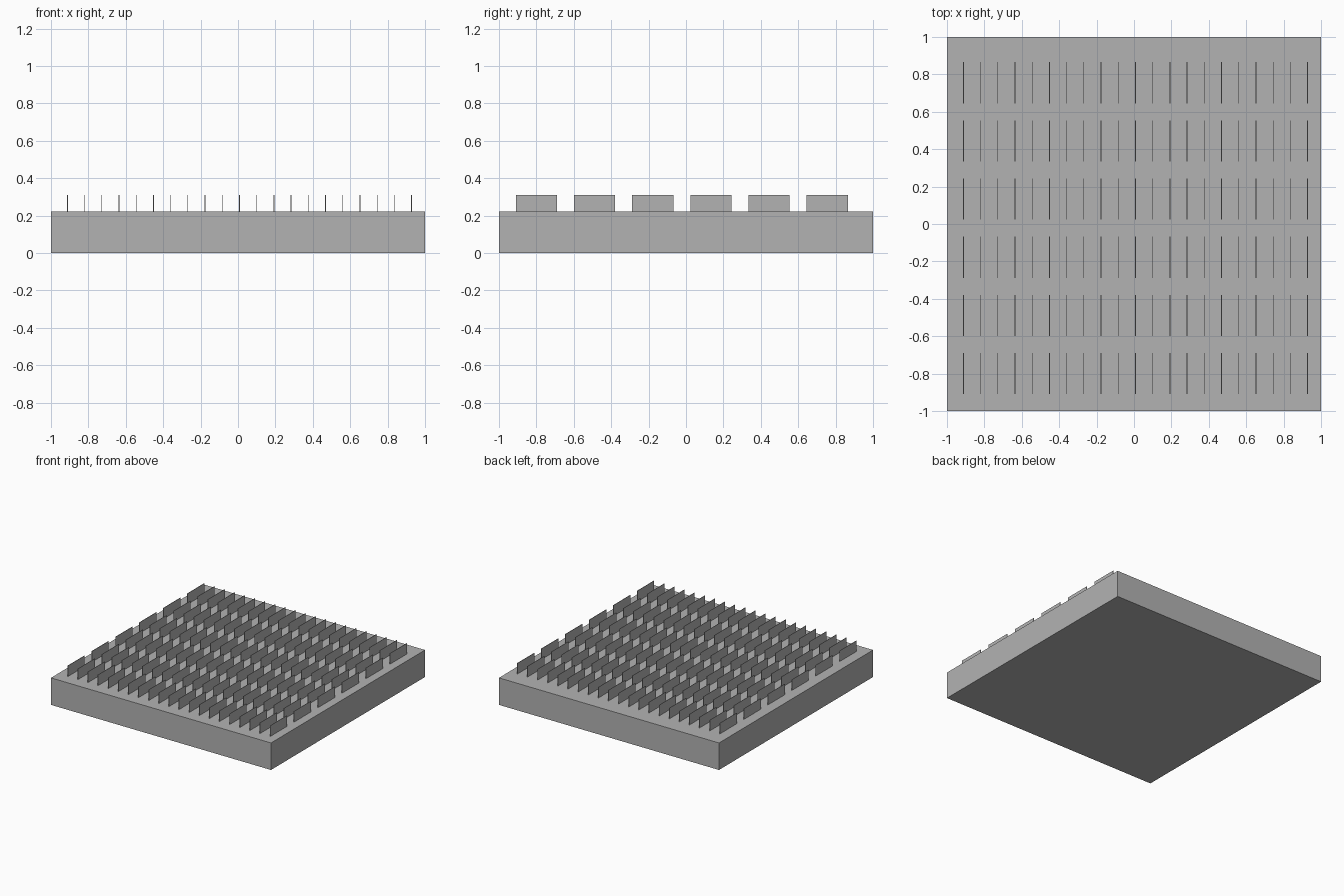
import bpy

old = bpy.data.objects.get("Cube")
if old:
    bpy.data.objects.remove(old, do_unlink=True)

BASE_TOP, FIN_TOP = 0.222, 0.31
FIN_THICK, FIN_LENGTH = 0.004, 0.22
COLUMNS, ROWS = 21, 6
STEP_X, STEP_Y = 0.092, 0.311
FIRST_X, FIRST_Y = -0.912, -0.80

grey = bpy.data.materials.new("plain grey")
grey.use_nodes = True
grey.diffuse_color = (0.45, 0.45, 0.45, 1)
grey.node_tree.nodes["Principled BSDF"].inputs["Base Color"].default_value = (0.45, 0.45, 0.45, 1)


def box(name, centre, size):
    bpy.ops.mesh.primitive_cube_add(size=1, location=centre)
    obj = bpy.context.object
    obj.name = name
    obj.scale = size
    bpy.ops.object.transform_apply(location=False, rotation=False, scale=True)
    obj.data.materials.append(grey)
    return obj


def repeat(obj, name, count, offset):
    array = obj.modifiers.new(name, "ARRAY")
    array.count = count
    array.use_relative_offset = False
    array.use_constant_offset = True
    array.constant_offset_displace = offset


# Square base slab
box("base_slab", (0, 0, BASE_TOP / 2), (2, 2, BASE_TOP))

# Grid of thin upright fins
fins = box("cooling_fins", (FIRST_X, FIRST_Y, (BASE_TOP + FIN_TOP) / 2),
           (FIN_THICK, FIN_LENGTH, FIN_TOP - BASE_TOP))
repeat(fins, "columns", COLUMNS, (STEP_X, 0, 0))
repeat(fins, "rows", ROWS, (0, STEP_Y, 0))
